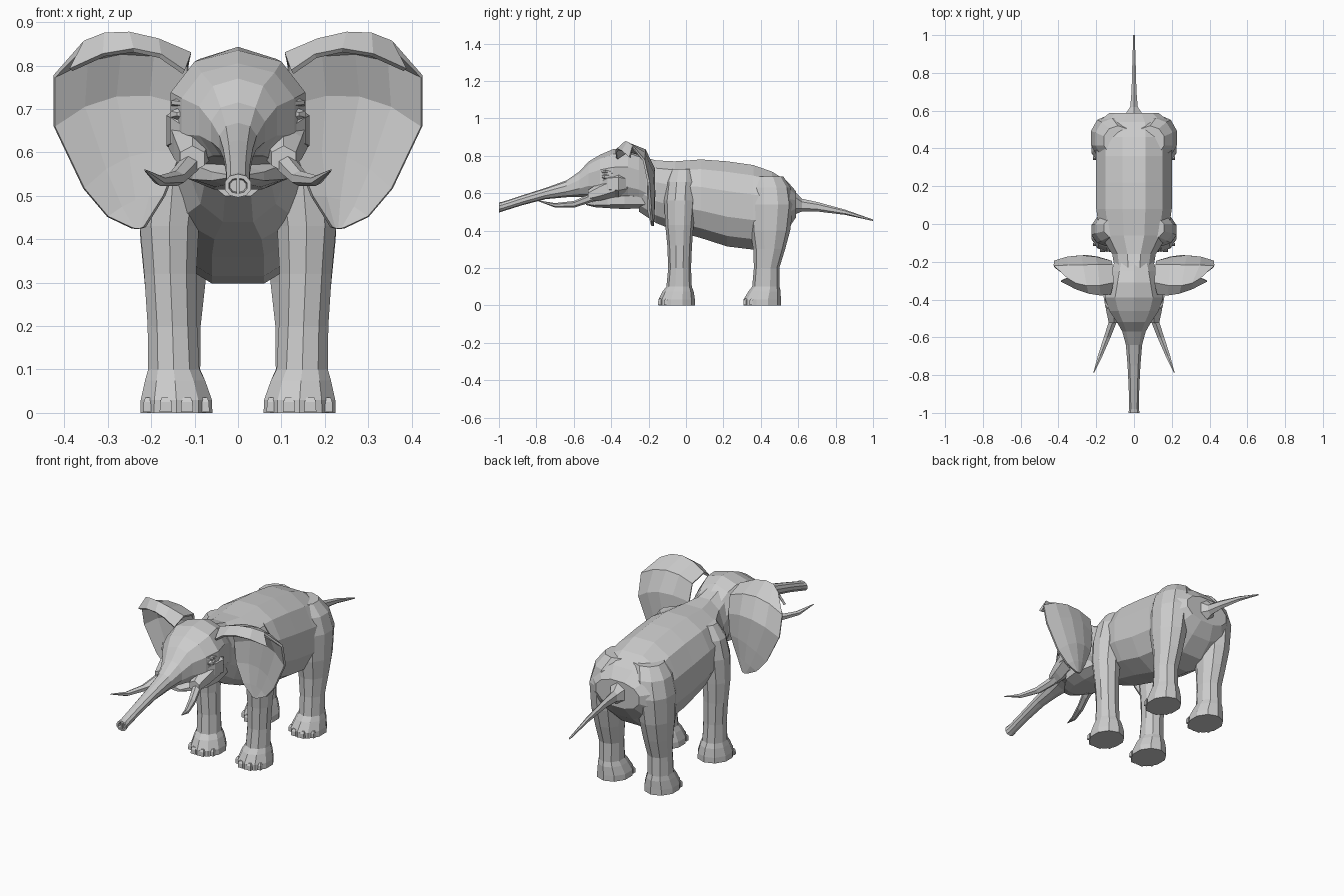
import bpy, bmesh, math
from mathutils import Vector


def finish(name, bm, mirror=False, solid=0):
    bmesh.ops.recalc_face_normals(bm, faces=bm.faces)
    me = bpy.data.meshes.new(name)
    bm.to_mesh(me)
    bm.free()
    ob = bpy.data.objects.new(name, me)
    bpy.context.collection.objects.link(ob)
    if solid:
        m = ob.modifiers.new("thickness", 'SOLIDIFY')
        m.thickness, m.offset = solid, 0
    if mirror:
        m = ob.modifiers.new("mirror", 'MIRROR')
        m.use_mirror_merge = False
    return ob


def section(n, p):
    """Unit superellipse outline with flat top and sides."""
    pts = []
    for i in range(n):
        a = 2 * math.pi * (i + .5) / n
        c, s = math.cos(a), math.sin(a)
        pts.append((math.copysign(abs(c) ** (2 / p), c), math.copysign(abs(s) ** (2 / p), s)))
    mx, my = max(q[0] for q in pts), max(q[1] for q in pts)
    return [(u / mx, v / my) for u, v in pts]


def loft(name, rings, n=10, axis='y', p=2, mirror=False):
    """rings: (position on axis, centre a, centre b, radius a, radius b)."""
    bm = bmesh.new()
    loops = []
    for t, ca, cb, ra, rb in rings:
        loop = []
        for u, v in section(n, p):
            a, b = ca + u * ra, cb + v * rb
            loop.append(bm.verts.new((a, t, b) if axis == 'y' else (a, b, t)))
        loops.append(loop)
    for l0, l1 in zip(loops, loops[1:]):
        for i in range(n):
            j = (i + 1) % n
            bm.faces.new((l0[i], l0[j], l1[j], l1[i]))
    bm.faces.new(loops[0])
    bm.faces.new(loops[-1])
    return finish(name, bm, mirror)


def spine(name, rows, **kw):
    """Centred loft; rows: (y, half width, top z, bottom z)."""
    return loft(name, [(y, 0, (t + b) / 2, w, (t - b) / 2) for y, w, t, b in rows], **kw)


# torso
spine("torso", [(-.25, .10, .80, .50), (-.16, .115, .775, .44), (-.06, .18, .77, .40),
                (.08, .20, .78, .36), (.22, .20, .77, .315), (.36, .20, .75, .298),
                (.46, .205, .715, .33), (.54, .19, .665, .40), (.588, .13, .61, .47)], n=12, p=2.2)

# head flowing into the trunk, with a hollow tip
spine("head_and_trunk", [(-.19, .10, .77, .50), (-.25, .12, .82, .52), (-.31, .135, .843, .53),
                         (-.39, .155, .835, .54), (-.46, .13, .805, .56), (-.52, .09, .77, .575),
                         (-.57, .062, .715, .58), (-.64, .043, .668, .578), (-.75, .034, .628, .568),
                         (-.87, .028, .59, .537), (-.98, .026, .554, .503), (-1, .03, .55, .496),
                         (-1, .021, .541, .505), (-.985, .018, .538, .508)], n=10, p=2.2)
spine("trunk_septum", [(-.98, .004, .542, .505), (-.999, .004, .542, .505)], n=4)

# lower jaw
spine("lower_jaw", [(-.22, .09, .60, .52), (-.33, .115, .61, .515), (-.42, .105, .59, .52),
                    (-.49, .06, .565, .525), (-.535, .025, .553, .537)], n=8, p=2.5)

# tail
spine("tail", [(.55, .07, .63, .47), (.59, .04, .60, .49), (.62, .02, .57, .502),
               (.70, .013, .553, .502), (.85, .009, .512, .484), (1, .004, .459, .451)], n=6)

# tusks and their sockets
loft("tusk", [(-.46, .10, .60, .025, .028), (-.52, .113, .57, .021, .023),
              (-.60, .142, .54, .018, .018), (-.70, .18, .535, .012, .012),
              (-.79, .214, .559, .002, .002)], n=6, mirror=True)
loft("tusk_socket", [(-.38, .115, .64, .045, .06), (-.46, .105, .61, .042, .05),
                     (-.525, .105, .585, .028, .03)], n=6, mirror=True)

# cheeks, eyes and brows
loft("cheek", [(-.31, .10, .65, .03, .05), (-.36, .115, .65, .05, .07),
               (-.42, .11, .65, .045, .06), (-.46, .10, .64, .025, .04)], n=6, mirror=True)
loft("eye", [(-.45, .13, .688, .010, .007), (-.435, .137, .688, .018, .014),
             (-.41, .137, .688, .014, .012)], n=6, mirror=True)
loft("brow", [(-.46, .115, .712, .012, .007), (-.43, .135, .715, .018, .010),
              (-.39, .14, .71, .014, .008)], n=6, mirror=True)

# legs, running up into shoulders and hips
loft("front_leg", [(0, .142, -.05, .083, .098), (.03, .142, -.05, .082, .098),
                   (.075, .145, -.042, .069, .083), (.10, .148, -.037, .059, .068),
                   (.20, .151, -.034, .057, .061), (.32, .156, -.034, .06, .066),
                   (.43, .158, -.035, .068, .076), (.56, .148, -.032, .077, .085),
                   (.66, .125, -.025, .08, .08), (.73, .09, -.02, .07, .06)],
     n=10, axis='z', mirror=True)
loft("hind_leg", [(0, .142, .407, .083, .1), (.03, .142, .407, .082, .1),
                  (.075, .145, .42, .069, .086), (.10, .147, .427, .06, .073),
                  (.20, .146, .431, .06, .068), (.30, .145, .445, .07, .085),
                  (.40, .145, .45, .08, .107), (.54, .14, .455, .088, .12),
                  (.63, .115, .45, .09, .11), (.69, .085, .44, .075, .08)],
     n=10, axis='z', mirror=True)

# toenails fanned round the front of each foot
for leg, cy in (("front", -.05), ("hind", .407)):
    for k, deg in enumerate((-52, -18, 18, 52)):
        a = math.radians(deg)
        x, y = .142 + .079 * math.sin(a), cy - .095 * math.cos(a)
        loft(f"{leg}_toenail_{k + 1}", [(.002, x, y, .014, .009), (.025, x, y, .013, .008),
                                        (.036, x, y + .004, .009, .005)],
             n=4, axis='z', p=2, mirror=True)

# ears: rows from the forward-folded rim, over the crest, down to the tip
rows = [
    [(.125, -.37, .785), (.24, -.365, .835), (.385, -.30, .79)],
    [(.11, -.31, .825), (.25, -.325, .872), (.352, -.285, .852)],
    [(.115, -.22, .80), (.27, -.22, .83), (.423, -.225, .775)],
    [(.12, -.20, .71), (.28, -.172, .73), (.423, -.20, .66)],
    [(.13, -.20, .60), (.25, -.17, .59), (.355, -.19, .517)],
    [(.17, -.20, .50), (.235, -.175, .49), (.30, -.182, .452)],
    [(.215, -.182, .428), (.23, -.178, .424), (.245, -.18, .426)],
]
bm = bmesh.new()
grid = []
for row in rows:
    a, b, c = map(Vector, row)
    ctrl = 2 * b - (a + c) / 2          # smooth arc through the middle point
    grid.append([bm.verts.new(a * (1 - t) ** 2 + ctrl * 2 * t * (1 - t) + c * t * t)
                 for t in (0, .25, .5, .75, 1)])
for r0, r1 in zip(grid, grid[1:]):
    for i in range(4):
        bm.faces.new((r0[i], r0[i + 1], r1[i + 1], r1[i]))
finish("ear", bm, mirror=True, solid=.012)
